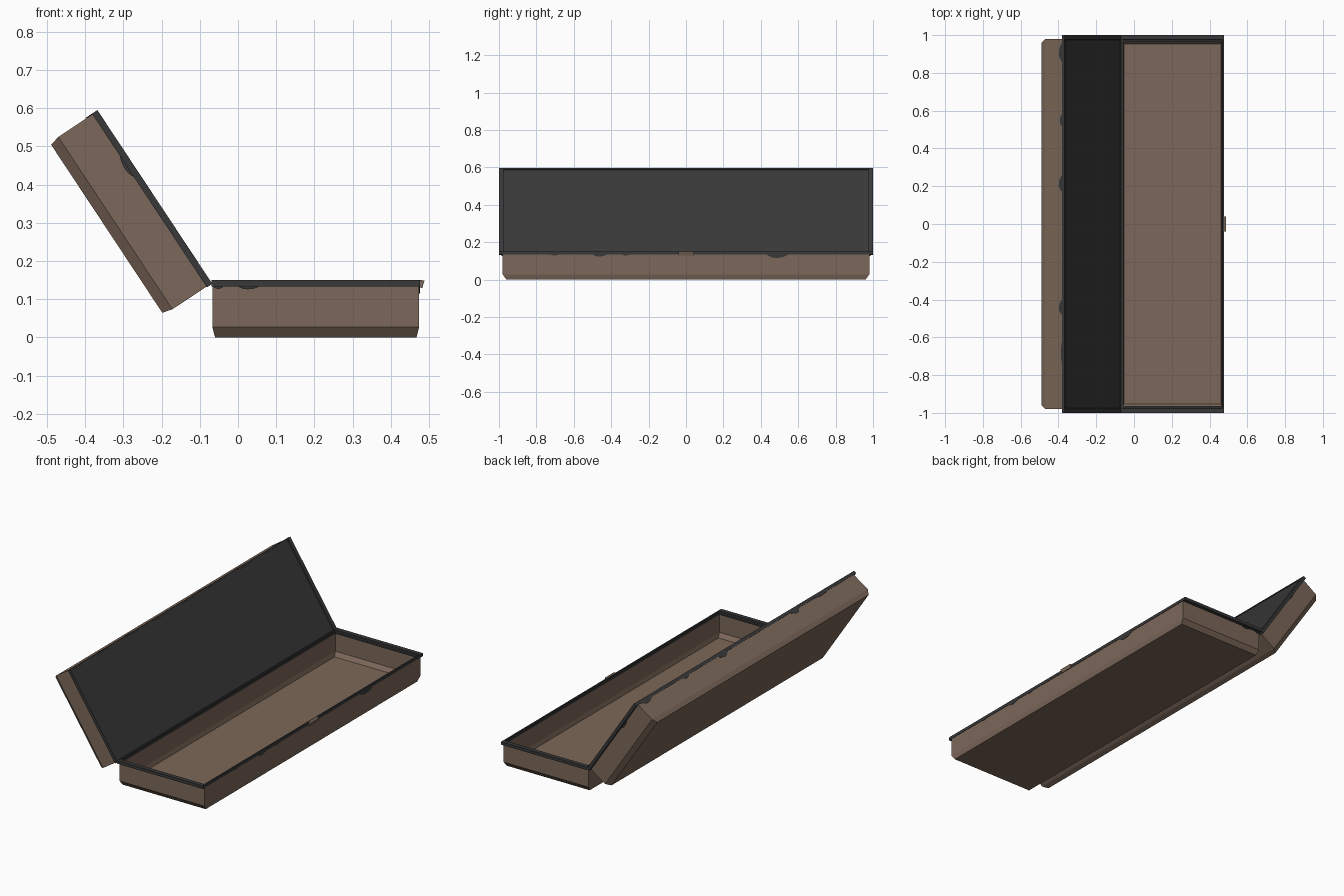
import bpy, bmesh, math
from mathutils import Vector

if "Cube" in bpy.data.objects:
    bpy.data.objects.remove(bpy.data.objects["Cube"])

def material(name, rgb):
    m = bpy.data.materials.new(name)
    m.diffuse_color = (*rgb, 1)
    m.use_nodes = True
    m.node_tree.nodes["Principled BSDF"].inputs["Base Color"].default_value = m.diffuse_color
    return m

BROWN = material("brown leather", (0.202, 0.137, 0.100))
DARK = material("dark trim", (0.040, 0.040, 0.040))

W, H = 0.545, 0.15          # tray width and height
HINGE = Vector((-0.068, 0, 0.140))
U = Vector((-0.552, 0, 0.834))   # direction across the open lid
N = Vector((-0.834, 0, -0.552))  # outward direction of the lid back

# local (s across, y along, d height) to world
def base_map(s, y, d):
    return Vector((-0.069 + s, y, d))

def lid_map(s, y, d):
    return HINGE + U * s + N * (H - d) + Vector((0, y, 0))

def finish(name, bm, mat):
    bmesh.ops.recalc_face_normals(bm, faces=bm.faces)
    me = bpy.data.meshes.new(name)
    bm.to_mesh(me)
    bm.free()
    me.materials.append(mat)
    ob = bpy.data.objects.new(name, me)
    bpy.context.collection.objects.link(ob)
    return ob

def rect_loft(name, loops, mat, place, ring=False):
    """Join rectangles given as (inset s, inset y, height)."""
    bm = bmesh.new()
    rows = []
    for a, b, d in loops:
        pts = [(a, b - 1), (W - a, b - 1), (W - a, 1 - b), (a, 1 - b)]
        rows.append([bm.verts.new(place(s, y, d)) for s, y in pts])
    pairs = list(zip(rows, rows[1:]))
    if ring:
        pairs.append((rows[-1], rows[0]))
    else:
        bm.faces.new(rows[0])
        bm.faces.new(rows[-1])
    for p, q in pairs:
        for i in range(4):
            j = (i + 1) % 4
            bm.faces.new((p[i], p[j], q[j], q[i]))
    return finish(name, bm, mat)

def prism(name, near, far, mat):
    bm = bmesh.new()
    a = [bm.verts.new(p) for p in near]
    b = [bm.verts.new(p) for p in far]
    bm.faces.new(a)
    bm.faces.new(b)
    for i in range(len(a)):
        j = (i + 1) % len(a)
        bm.faces.new((a[i], a[j], b[j], b[i]))
    return finish(name, bm, mat)

def drip_outline(c, w, depth):
    # uneven sagging edge under the trim
    shape = [(-.5, 0), (-.42, .4), (-.25, .85), (-.05, 1), (.15, .85), (.3, .6), (.5, 0)]
    return [(c + x * w, 0.135 - z * depth) for x, z in shape]

def long_drip(part, place, c, w, depth):
    o = drip_outline(c, w, depth)
    prism(part + "_side_drip", [place(W - .004, y, d) for y, d in o],
          [place(W, y, d) for y, d in o], DARK)

def end_drip(part, place, c, w, depth):
    o = drip_outline(c, w, depth)
    for sign in (-1, 1):
        prism(part + "_end_drip", [place(s, sign * .979, d) for s, d in o],
              [place(s, sign * .986, d) for s, d in o], DARK)

# hollow case halves with chamfered bottoms, and their trims
for part, place in (("base", base_map), ("lid", lid_map)):
    rect_loft(part + "_shell", [(.009, .04, 0), (.002, .02, .027), (.002, .02, .14),
                                (.009, .03, .14), (.009, .03, .03), (.016, .048, .006)],
              BROWN, place)
    rect_loft(part + "_trim", [(0, 0, .134), (0, 0, .151), (.008, .024, .151),
                               (.009, .025, .144), (.013, .036, .143), (.013, .036, .134)],
              DARK, place, ring=True)

# dark lining panel closing the lid
rect_loft("lid_lining", [(.008, .028, .136), (.008, .028, .146)], DARK, lid_map)

# sagging trim edges
for d in ((-.70, .05, .006), (-.46, .08, .012), (-.32, .05, .006), (.49, .12, .02)):
    long_drip("base", base_map, *d)
for d in ((.91, .10, .02), (.55, .07, .013), (.215, .09, .02), (-.44, .08, .02), (-.68, .12, .007)):
    long_drip("lid", lid_map, *d)
for d in ((.018, .03, .008), (.098, .06, .009)):
    end_drip("base", base_map, *d)
end_drip("lid", lid_map, .38, .07, .009)

# latch tab on the opening edge
tab = [(.474, .151), (.488, .149), (.482, .129), (.473, .133)]
prism("latch_tab", [(x, -.04, z) for x, z in tab], [(x, .04, z) for x, z in tab], BROWN)
